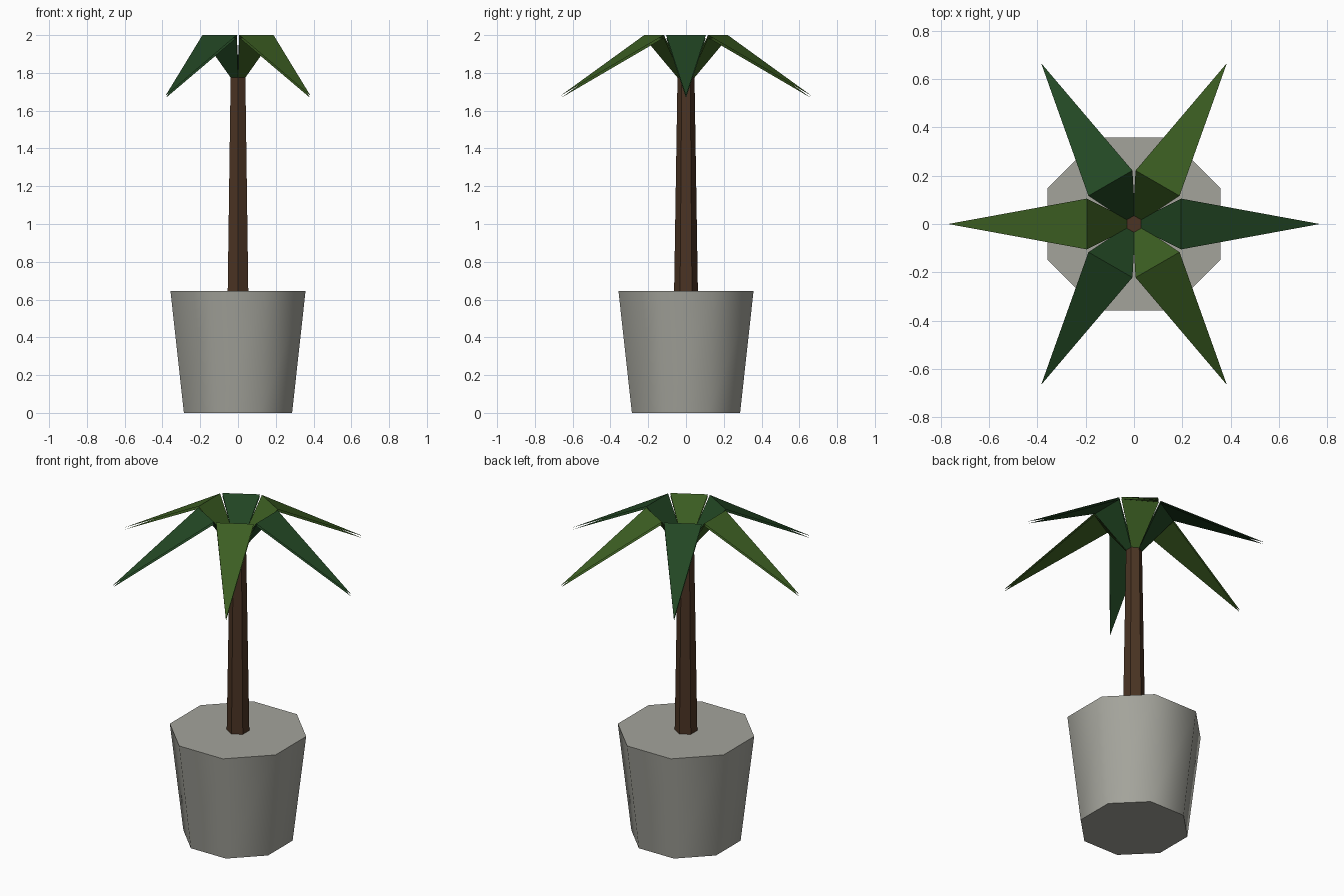
import bpy, bmesh
from math import pi, sin, cos, radians
from mathutils import Matrix, Vector

if "Cube" in bpy.data.objects:
    bpy.data.objects.remove(bpy.data.objects["Cube"], do_unlink=True)


def make_material(name, rgb):
    mat = bpy.data.materials.new(name)
    mat.use_nodes = True
    mat.diffuse_color = (*rgb, 1)
    bsdf = next(n for n in mat.node_tree.nodes if n.type == 'BSDF_PRINCIPLED')
    bsdf.inputs["Base Color"].default_value = (*rgb, 1)
    bsdf.inputs["Roughness"].default_value = 0.8
    return mat


def add_object(name, bm, mat):
    mesh = bpy.data.meshes.new(name)
    bm.to_mesh(mesh)
    bm.free()
    mesh.materials.append(mat)
    obj = bpy.data.objects.new(name, mesh)
    bpy.context.collection.objects.link(obj)
    return obj


def frustum(name, sides, turn, rings, mat):
    """Closed tapered prism; rings are (corner radius, height)."""
    bm = bmesh.new()
    loops = []
    for r, z in rings:
        angles = [turn + 2 * pi * i / sides for i in range(sides)]
        loops.append([bm.verts.new((r * cos(a), r * sin(a), z)) for a in angles])
    low, high = loops
    for i in range(sides):
        j = (i + 1) % sides
        bm.faces.new((low[i], low[j], high[j], high[i]))
    bm.faces.new(low[::-1])
    bm.faces.new(high)
    return add_object(name, bm, mat)


def leaf(name, angle, mat):
    """Folded blade: an upper and a lower skin, open along the rim."""
    inner, fold, tip = Vector((.039, .0225, 1.775)), Vector((.195, .105, 1.986)), Vector((.763, 0, 1.668))
    lift = [Vector((-.009, 0, .007)), Vector((0, 0, .014)), Vector((.006, 0, .01))]
    bm = bmesh.new()
    for upper in (True, False):
        a, b, c = [p + d * upper for p, d in zip((inner, fold, tip), lift)]
        right = [bm.verts.new((p.x, -p.y, p.z)) for p in (a, b)]
        left = [bm.verts.new(p) for p in (a, b)]
        end = bm.verts.new(c)
        for loop in ((right[0], right[1], left[1], left[0]), (right[1], end, left[1])):
            bm.faces.new(loop if upper else loop[::-1])
    bm.transform(Matrix.Rotation(angle, 4, 'Z'))
    return add_object(name, bm, mat)


concrete = make_material("concrete grey", (.37, .37, .33))
bark = make_material("bark brown", (.07, .034, .017))
dark_green = make_material("dark green", (.016, .062, .017))
light_green = make_material("light green", (.045, .112, .016))

# Octagonal pot, smooth round the side with sharp rims
pot = frustum("pot", 8, pi / 8, [(.31, 0), (.387, .645)], concrete)
bpy.ops.object.select_all(action='DESELECT')
pot.select_set(True)
bpy.context.view_layer.objects.active = pot
bpy.ops.object.shade_smooth_by_angle(angle=radians(55))

# Six-sided trunk
frustum("trunk", 6, pi / 6, [(.063, .64), (.045, 1.778)], bark)

# Six drooping leaves in alternating greens
for i in range(6):
    leaf(f"leaf_{i + 1}", i * pi / 3, light_green if i % 2 else dark_green)
